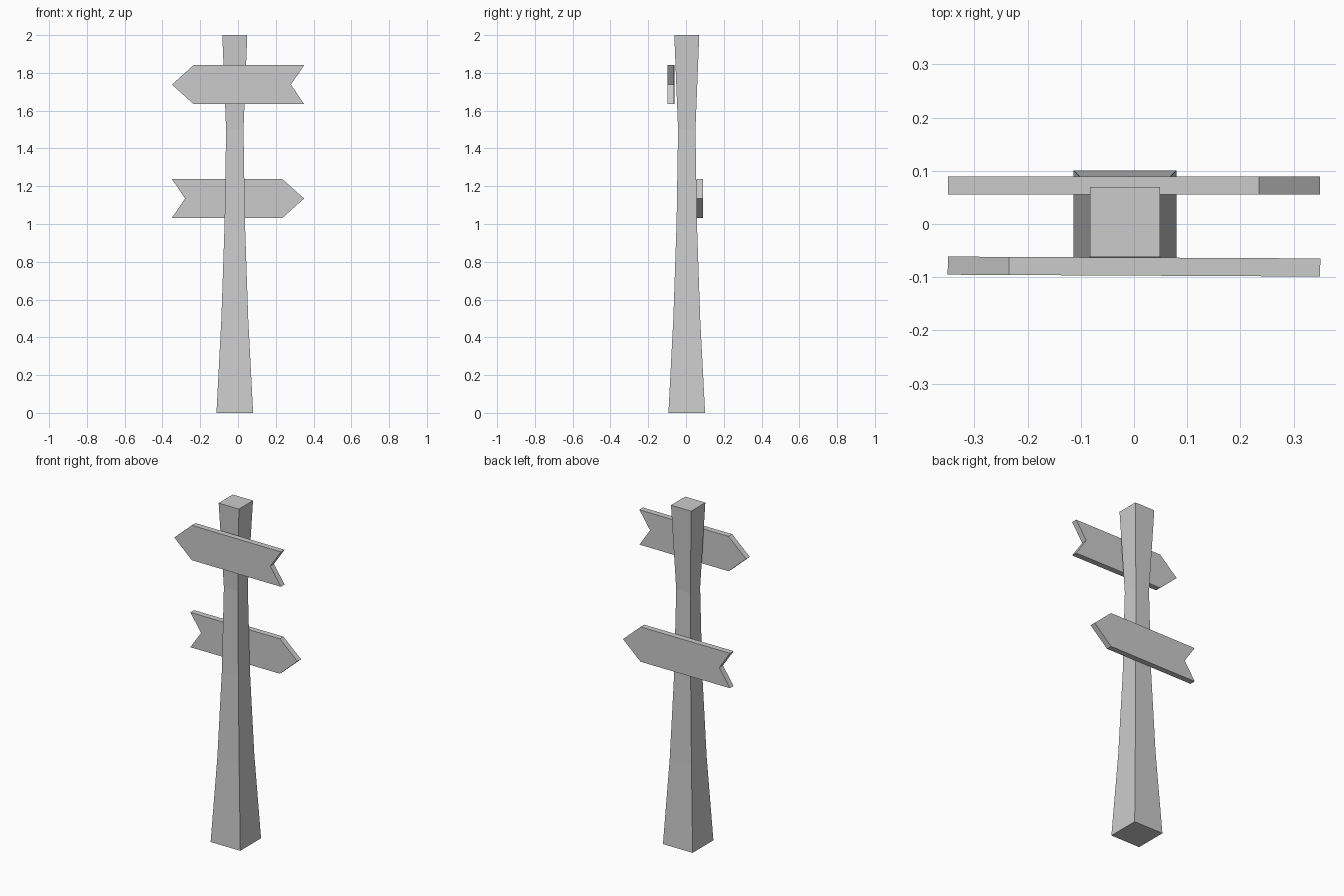
import bpy, bmesh
from mathutils import Matrix

if "Cube" in bpy.data.objects:
    bpy.data.objects.remove(bpy.data.objects["Cube"])


def finish(bm, name):
    bmesh.ops.recalc_face_normals(bm, faces=bm.faces)
    mesh = bpy.data.meshes.new(name)
    bm.to_mesh(mesh)
    bm.free()
    obj = bpy.data.objects.new(name, mesh)
    bpy.context.collection.objects.link(obj)
    return obj


def make_post(name, rings, cx, cy):
    # Square rings (height, half width) bridged into a tapering post
    bm = bmesh.new()
    loops = [[bm.verts.new((cx + sx * h, cy + sy * h, z))
              for sx, sy in ((-1, -1), (1, -1), (1, 1), (-1, 1))]
             for z, h in rings]
    for lo, hi in zip(loops, loops[1:]):
        for i in range(4):
            j = (i + 1) % 4
            bm.faces.new((lo[i], lo[j], hi[j], hi[i]))
    bm.faces.new(loops[0])
    bm.faces.new(loops[-1])
    return finish(bm, name)


def make_sign(name, direction, y, z, angle=0.0):
    # Arrow outline with a notched tail, extruded to board thickness
    thick, half = 0.034, 0.103
    outline = [(0.35, 0), (0.235, half), (-0.35, half),
               (-0.28, 0), (-0.35, -half), (0.235, -half)]
    bm = bmesh.new()
    face = bm.faces.new([bm.verts.new((direction * px, -thick / 2, pz))
                         for px, pz in outline])
    ext = bmesh.ops.extrude_face_region(bm, geom=[face], use_keep_orig=True)
    verts = [v for v in ext["geom"] if isinstance(v, bmesh.types.BMVert)]
    bmesh.ops.translate(bm, verts=verts, vec=(0, thick, 0))
    bm.transform(Matrix.Translation((0, y, z)) @ Matrix.Rotation(angle, 4, 'Z'))
    return finish(bm, name)


# Post, narrowest at three quarters of its height
make_post("post", [(0, 0.097), (0.5, 0.071), (1.0, 0.054),
                   (1.5, 0.046), (2.0, 0.066)], -0.017, 0.004)

# Arrow boards: upper on the front pointing left, lower on the back pointing right
make_sign("upper_sign", -1, -0.080, 1.738, -0.005)
make_sign("lower_sign", 1, 0.072, 1.135)
